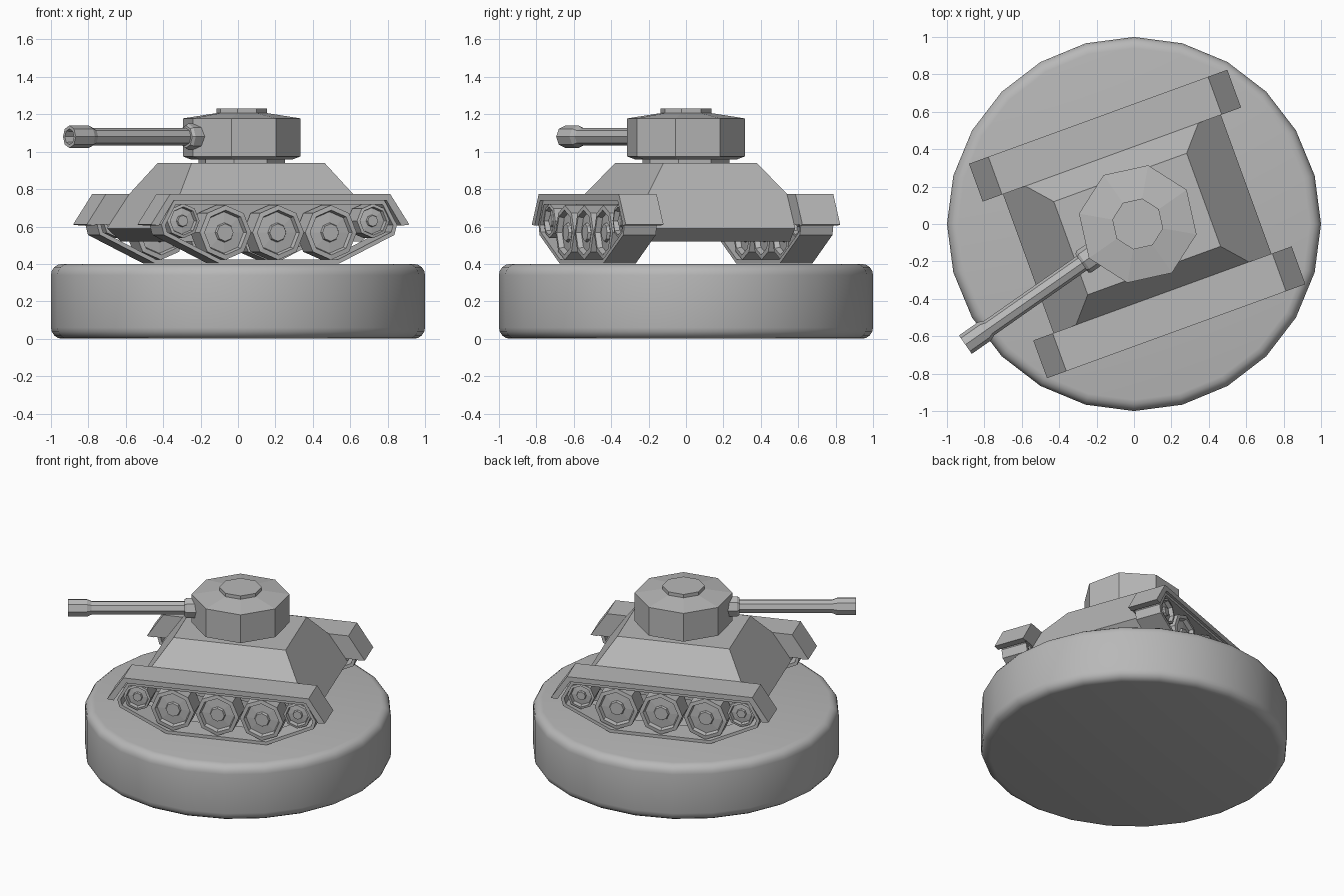
import bpy, bmesh
from math import sin, cos, pi, radians
from mathutils import Matrix, Vector

if "Cube" in bpy.data.objects:
    bpy.data.objects.remove(bpy.data.objects["Cube"])

HULL = Matrix.Translation((0.017, 0, 0)) @ Matrix.Rotation(radians(20), 4, 'Z')
TURRET = Matrix.Translation((0.02, 0, 0)) @ Matrix.Rotation(radians(215), 4, 'Z')

GREY = bpy.data.materials.new("dark_grey")
GREY.diffuse_color = (0.48, 0.48, 0.48, 1)
GREY.use_nodes = True
GREY.node_tree.nodes["Principled BSDF"].inputs["Base Color"].default_value = GREY.diffuse_color


def loft(name, rings, matrix=Matrix(), loop=False):
    """Skin a list of equal-sized point rings; cap the ends or close into a loop."""
    bm = bmesh.new()
    rows = [[bm.verts.new(matrix @ Vector(p)) for p in r] for r in rings]
    n = len(rows[0])
    pairs = list(zip(rows, rows[1:]))
    if loop:
        pairs.append((rows[-1], rows[0]))
    for a, b in pairs:
        for i in range(n):
            j = (i + 1) % n
            bm.faces.new((a[i], a[j], b[j], b[i]))
    if not loop:
        bm.faces.new(rows[0])
        bm.faces.new(rows[-1])
    bmesh.ops.recalc_face_normals(bm, faces=bm.faces)
    me = bpy.data.meshes.new(name)
    bm.to_mesh(me)
    bm.free()
    me.materials.append(GREY)
    ob = bpy.data.objects.new(name, me)
    bpy.context.collection.objects.link(ob)
    return ob


def lathe(name, profile, sides, axis='Z', centre=(0, 0, 0), phase=0.0, matrix=Matrix()):
    """Turn (radius, height) pairs about an axis."""
    rings = []
    for r, h in profile:
        ring = []
        for i in range(sides):
            t = phase + 2 * pi * i / sides
            a, b = r * cos(t), r * sin(t)
            p = {'Z': (a, b, h), 'Y': (a, h, b), 'X': (h, a, b)}[axis]
            ring.append(Vector(p) + Vector(centre))
        rings.append(ring)
    return loft(name, rings, matrix)


def side_ring(profile, v):
    return [(u, v, z) for u, z in profile]


def mirrored(half):
    """Complete a side profile symmetric in u."""
    return half + [(-u, z) for u, z in reversed(half)]


# round base with softened rims
B = 0.06
arc = [(1 - B + B * sin(k * pi / 8), B - B * cos(k * pi / 8)) for k in range(5)]
base = lathe("base", arc + [(r, 0.4 - z) for r, z in reversed(arc)], 24)
bpy.context.view_layer.objects.active = base
base.select_set(True)
bpy.ops.object.shade_smooth_by_angle(angle=radians(40))
base.select_set(False)

# hull with sloped upper sides
hull_levels = [(0.54, 0.395, 0.52), (0.62, 0.395, 0.59),
               (0.492, 0.395, 0.775), (0.378, 0.265, 0.94)]
loft("hull", [[(-u, -v, z), (u, -v, z), (u, v, z), (-u, v, z)]
              for u, v, z in hull_levels], HULL)

# fenders with inner skirts, track belts and wheels on both sides
skirt = mirrored([(0.735, 0.61), (0.625, 0.775)])
fender = mirrored([(0.605, 0.74), (0.69, 0.605), (0.735, 0.61), (0.625, 0.775)])
belt_out = mirrored([(0.34, 0.402), (0.655, 0.555), (0.67, 0.61), (0.6, 0.738)])
belt_in = mirrored([(0.335, 0.424), (0.637, 0.57), (0.648, 0.608), (0.588, 0.718)])
wheels = [(-0.3, 0.568, 0.146), (0, 0.568, 0.146), (0.3, 0.568, 0.146),
          (-0.54, 0.63, 0.092), (0.54, 0.63, 0.092)]

for side, s in (("right", -1), ("left", 1)):
    loft("fender_" + side, [side_ring(fender, s * 0.396), side_ring(fender, s * 0.61)], HULL)
    loft("skirt_" + side, [side_ring(skirt, s * 0.395), side_ring(skirt, s * 0.412)], HULL)
    loft("track_" + side, [side_ring(belt_out, s * 0.41), side_ring(belt_out, s * 0.595),
                           side_ring(belt_in, s * 0.595), side_ring(belt_in, s * 0.41)],
         HULL, loop=True)
    for k, (u, z, r) in enumerate(wheels):
        # dished face with raised hub
        face = [(r, 0.075), (r * 0.82, 0.078), (r * 0.76, 0.05),
                (r * 0.36, 0.055), (r * 0.32, 0.07)]
        profile = [(a, -b) for a, b in reversed(face)] + face
        lathe(f"wheel_{side}_{k}", profile, 8, 'Y', (u, s * 0.505, z), pi / 2, HULL)

# turret, its neck and roof hatch
lathe("turret_neck", [(0.235, 0.93), (0.235, 0.975)], 8, matrix=TURRET)
lathe("turret", [(0.275, 0.958), (0.319, 0.975), (0.319, 1.178), (0.14, 1.206)], 8, matrix=TURRET)
lathe("hatch", [(0.138, 1.19), (0.138, 1.23)], 8, matrix=TURRET)

# gun: collar, barrel and hollow muzzle
AT = (0, 0, 1.08)
lathe("gun_collar", [(0.07, 0.2), (0.07, 0.35), (0.06, 0.365)], 8, 'X', AT, 0, TURRET)
lathe("gun_barrel", [(0.047, 0.3), (0.047, 0.97), (0.06, 1.0), (0.06, 1.125),
                     (0.042, 1.125), (0.038, 1.0)], 8, 'X', AT, 0, TURRET)
